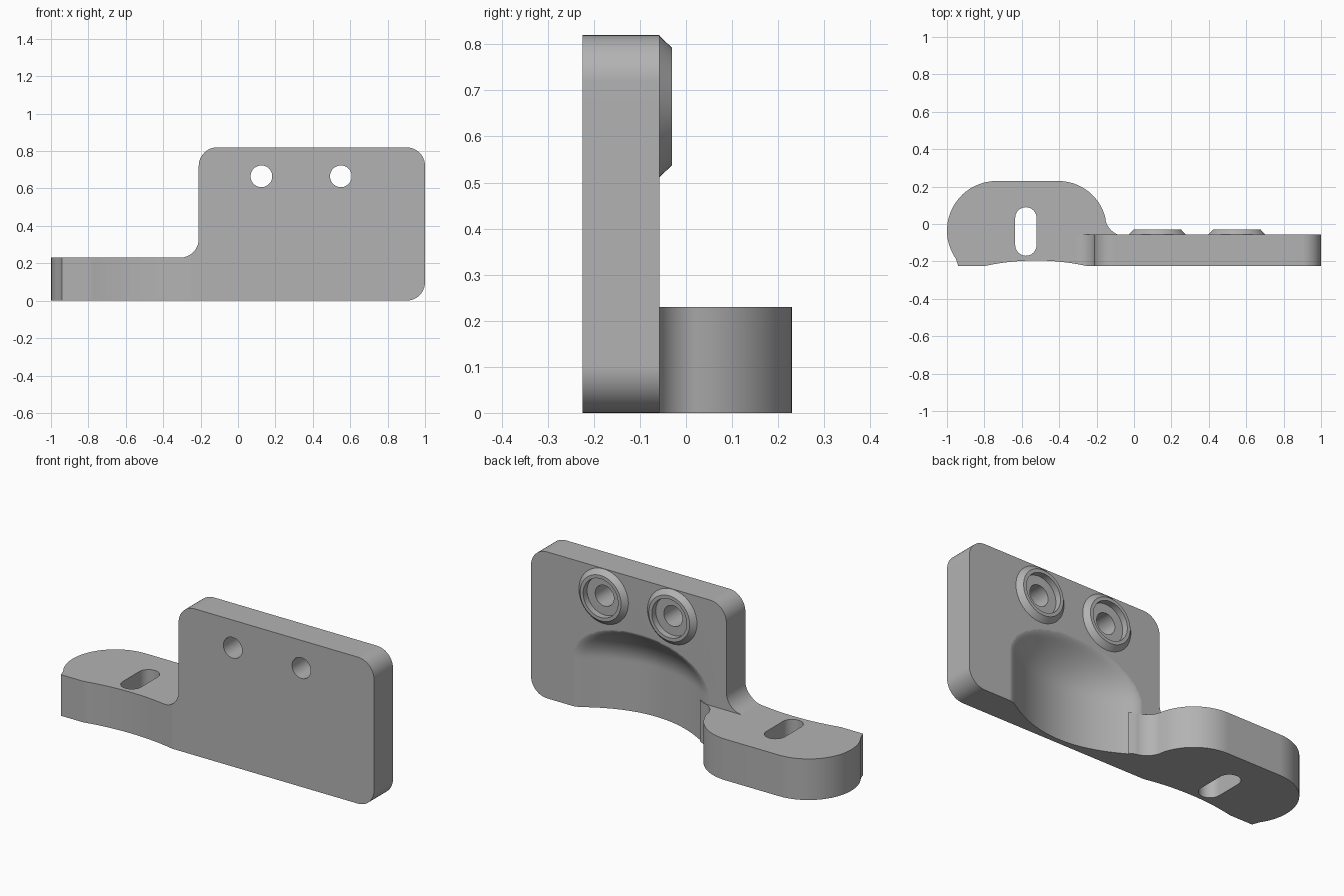
import bpy, bmesh, math
from mathutils import Matrix, Vector

if "Cube" in bpy.data.objects:
    bpy.data.objects.remove(bpy.data.objects["Cube"], do_unlink=True)

FRONT, BACK = -0.225, -0.057
ARM_TOP = 0.23

grey = bpy.data.materials.new("plain grey")
grey.use_nodes = True
grey.diffuse_color = (0.45, 0.45, 0.45, 1)
grey.node_tree.nodes["Principled BSDF"].inputs["Base Color"].default_value = (0.45, 0.45, 0.45, 1)


def finish(name, bm):
    bmesh.ops.recalc_face_normals(bm, faces=bm.faces)
    mesh = bpy.data.meshes.new(name)
    bm.to_mesh(mesh)
    bm.free()
    obj = bpy.data.objects.new(name, mesh)
    mesh.materials.append(grey)
    bpy.context.collection.objects.link(obj)
    return obj


def prism(name, points, offset):
    bm = bmesh.new()
    face = bm.faces.new([bm.verts.new(p) for p in points])
    ext = bmesh.ops.extrude_face_region(bm, geom=[face])
    verts = [g for g in ext["geom"] if isinstance(g, bmesh.types.BMVert)]
    bmesh.ops.translate(bm, verts=verts, vec=offset)
    return finish(name, bm)


def arc(cx, cy, r, start, end, n=12):
    return [(cx + r * math.cos(math.radians(start + (end - start) * i / n)),
             cy + r * math.sin(math.radians(start + (end - start) * i / n)))
            for i in range(n + 1)]


def cone(name, x, z, y0, y1, r0, r1):
    bm = bmesh.new()
    turn = Matrix.Translation((x, (y0 + y1) / 2, z)) @ Matrix.Rotation(-math.pi / 2, 4, "X")
    bmesh.ops.create_cone(bm, cap_ends=True, segments=48, radius1=r0, radius2=r1,
                          depth=y1 - y0, matrix=turn)
    return finish(name, bm)


def combine(target, tool, operation):
    mod = target.modifiers.new("combine", "BOOLEAN")
    mod.operation, mod.solver, mod.object = operation, "EXACT", tool
    bpy.context.view_layer.objects.active = target
    bpy.ops.object.modifier_apply(modifier=mod.name)
    bpy.data.objects.remove(tool, do_unlink=True)


# Upright plate with rounded corners and a filleted step down to the arm
R = 0.1
outline = (arc(1 - R, R, R, -90, 0) + arc(1 - R, 0.82 - R, R, 0, 90)
           + arc(-0.21 + R, 0.82 - R, R, 90, 180)
           + arc(-0.21 - R, ARM_TOP + R, R, 0, -90) + [(-0.31, 0)])
bracket = prism("bracket", [(x, FRONT, z) for x, z in outline], (0, BACK - FRONT, 0))

# Domed hollow in the lower back of the plate
NX, NZ = 56, 44
bm = bmesh.new()
rows = []
for j in range(NZ + 1):
    z = -0.05 + 0.62 * j / NZ
    row = []
    for i in range(NX + 1):
        x = -0.14 + 0.92 * i / NX
        w = 1 - ((x - 0.32) / 0.4) ** 2 - (max(z - 0.28, 0) / 0.22) ** 2
        depth = 0.07 * (w + math.sqrt(w * w + 0.01)) - 0.003
        row.append(bm.verts.new((x, BACK - depth, z)))
    rows.append(row)
for a, b in zip(rows, rows[1:]):
    for i in range(NX):
        bm.faces.new((a[i], a[i + 1], b[i + 1], b[i]))
ext = bmesh.ops.extrude_face_region(bm, geom=bm.faces[:])
for g in ext["geom"]:
    if isinstance(g, bmesh.types.BMVert):
        g.co.y = 0.05
combine(bracket, finish("hollow_cutter", bm), "DIFFERENCE")

# Rounded side arm that flows into the hollow
arm = ([(-0.94, FRONT)] + arc(-0.735, -0.035, 0.265, 215, 90, 20)
       + arc(-0.405, -0.03, 0.26, 90, 12, 14)
       + arc(-0.045, 0.045, 0.11, 190, 262, 10)
       + [(-0.03, -0.08), (-0.2, -0.15), (-0.25, FRONT)])
combine(bracket, prism("arm", [(x, y, 0) for x, y in arm], (0, 0, ARM_TOP)), "UNION")

# Shallow concave front of the arm
scoop = arc(-0.525, -1.47, 1.275, 0, 358, 180)
combine(bracket, prism("scoop_cutter", [(x, y, -0.1) for x, y in scoop], (0, 0, 1)), "DIFFERENCE")

# Slot through the arm
slot = arc(-0.578, 0.033, 0.057, 0, 180) + arc(-0.578, -0.113, 0.057, 180, 360)
combine(bracket, prism("slot_cutter", [(x, y, -0.1) for x, y in slot], (0, 0, 1)), "DIFFERENCE")

# Chamfered bosses with a counterbore and a through hole
for x in (0.125, 0.55):
    z = 0.665
    combine(bracket, cone("boss", x, z, BACK - 0.001, -0.03, 0.154, 0.127), "UNION")
    combine(bracket, cone("counterbore", x, z, BACK - 0.008, 0.1, 0.108, 0.108), "DIFFERENCE")
    combine(bracket, cone("hole", x, z, -0.4, 0.1, 0.058, 0.058), "DIFFERENCE")

# Smooth curved faces, crisp edges
bpy.ops.object.select_all(action="DESELECT")
bracket.select_set(True)
bpy.context.view_layer.objects.active = bracket
bpy.ops.object.shade_smooth_by_angle(angle=math.radians(30))
weighted = bracket.modifiers.new("weighted normals", "WEIGHTED_NORMAL")
weighted.keep_sharp = True
